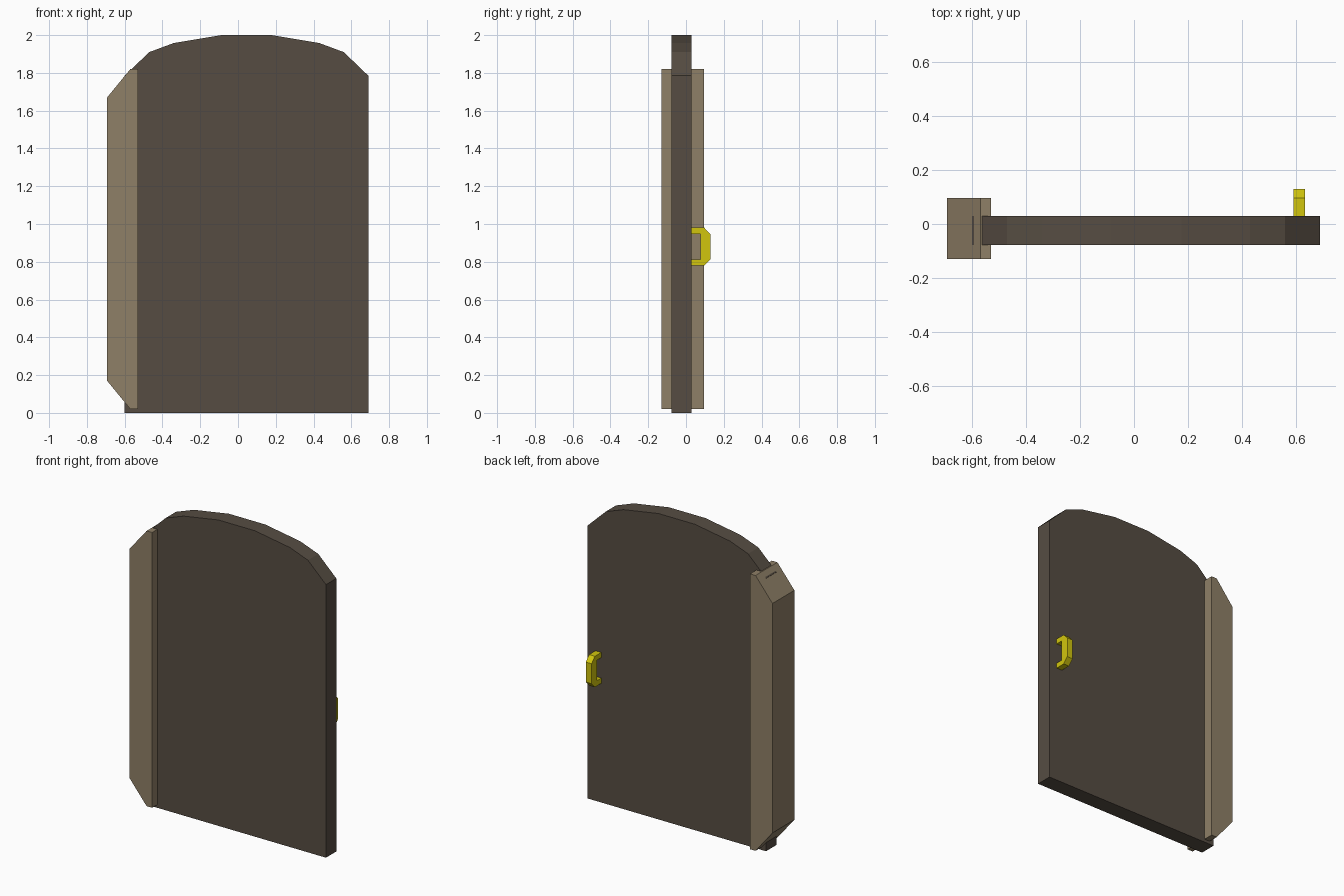
import bpy

if "Cube" in bpy.data.objects:
    bpy.data.objects.remove(bpy.data.objects["Cube"])


def material(name, rgb):
    m = bpy.data.materials.new(name)
    m.diffuse_color = (*rgb, 1.0)
    m.use_nodes = True
    m.node_tree.nodes["Principled BSDF"].inputs["Base Color"].default_value = m.diffuse_color
    return m


def prism(name, profile, lo, hi, place, mat):
    """Extrude a flat outline from lo to hi; place(a, b, t) gives the 3D point."""
    n = len(profile)
    verts = [place(a, b, t) for t in (lo, hi) for a, b in profile]
    faces = [tuple(range(n)), tuple(range(2 * n - 1, n - 1, -1))]
    faces += [(i, i + n, (i + 1) % n + n, (i + 1) % n) for i in range(n)]
    mesh = bpy.data.meshes.new(name)
    mesh.from_pydata(verts, [], faces)
    mesh.materials.append(mat)
    ob = bpy.data.objects.new(name, mesh)
    bpy.context.collection.objects.link(ob)
    # consistent outward normals
    bpy.context.view_layer.objects.active = ob
    ob.select_set(True)
    bpy.ops.object.mode_set(mode='EDIT')
    bpy.ops.mesh.select_all(action='SELECT')
    bpy.ops.mesh.normals_make_consistent(inside=False)
    bpy.ops.object.mode_set(mode='OBJECT')
    ob.select_set(False)
    return ob


def along_y(a, b, t):
    return (a, t, b)


def along_x(a, b, t):
    return (t, a, b)


dark_wood = material("dark_brown", (0.093, 0.073, 0.055))
post_wood = material("light_brown", (0.275, 0.215, 0.135))
brass = material("yellow", (0.64, 0.56, 0.004))

# Door panel with a faceted, symmetrical arched top
cx = 0.045
half = [(0.645, 0.0), (0.645, 1.785), (0.515, 1.91), (0.385, 1.958), (0.132, 2.0)]
arch = [(cx + x, z) for x, z in half] + [(cx - x, z) for x, z in reversed(half)]
prism("door_panel", arch, -0.077, 0.03, along_y, dark_wood)

# Hinge post, chamfered at its outer ends
post = [(-0.53, 0.02), (-0.53, 1.82), (-0.57, 1.82),
        (-0.693, 1.67), (-0.693, 0.17), (-0.57, 0.02)]
prism("hinge_post", post, -0.13, 0.096, along_y, post_wood)

# Pull handle on the back: a bracket mirrored about its middle height
mid = 0.88
upper = [(0.028, 0.067), (0.028, 0.101), (0.096, 0.101), (0.13, 0.065)]
inner = (0.076, 0.067)
bracket = ([(y, mid + z) for y, z in upper]
           + [(y, mid - z) for y, z in reversed(upper)]
           + [(inner[0], mid - inner[1]), (inner[0], mid + inner[1])])
prism("handle", bracket, 0.592, 0.634, along_x, brass)
